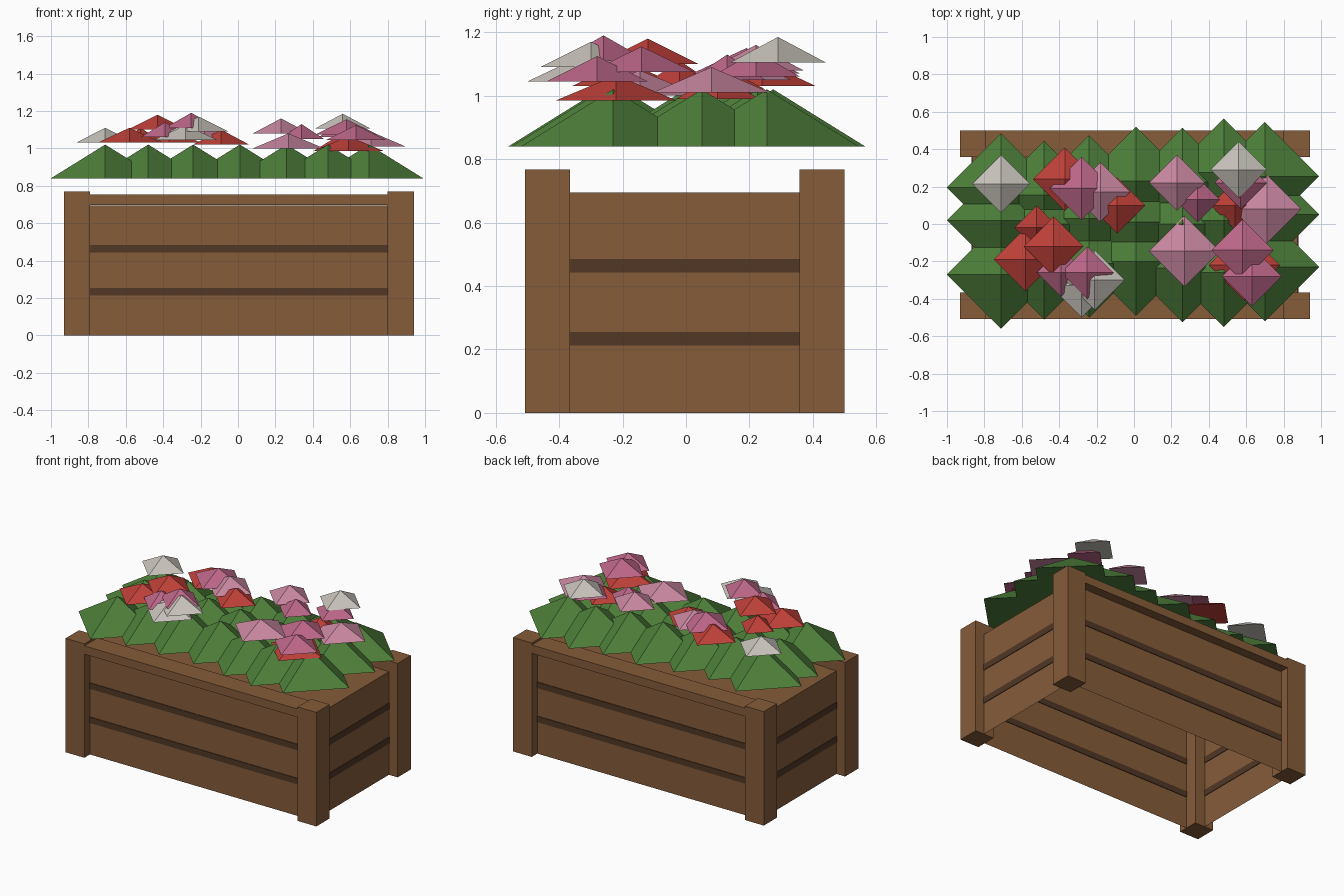
import bpy
import bmesh
from mathutils import Matrix, Vector

if "Cube" in bpy.data.objects:
    bpy.data.objects.remove(bpy.data.objects["Cube"], do_unlink=True)


def material(name, colour):
    m = bpy.data.materials.new(name)
    m.use_nodes = True
    m.diffuse_color = (*colour, 1)
    m.node_tree.nodes["Principled BSDF"].inputs["Base Color"].default_value = (*colour, 1)
    return m


WOOD = material("brown wood", (0.24, 0.107, 0.042))
GAP = material("dark wood gap", (0.085, 0.038, 0.018))
LEAF = material("leaf green", (0.075, 0.21, 0.042))
RED = material("red petals", (0.52, 0.05, 0.04))
PINK = material("pink petals", (0.51, 0.135, 0.25))
PALE = material("pale pink petals", (0.58, 0.24, 0.35))
WHITE = material("white petals", (0.58, 0.55, 0.50))


def finish(bm, name, mat):
    mesh = bpy.data.meshes.new(name)
    bm.to_mesh(mesh)
    bm.free()
    mesh.materials.append(mat)
    obj = bpy.data.objects.new(name, mesh)
    bpy.context.scene.collection.objects.link(obj)
    return obj


def box(name, centre, size, mat, open_bottom=False):
    bm = bmesh.new()
    bmesh.ops.create_cube(bm, size=1, matrix=Matrix.LocRotScale(Vector(centre), None, Vector(size)))
    if open_bottom:
        bm.normal_update()
        under = [f for f in bm.faces if f.normal.z < -0.5]
        bmesh.ops.delete(bm, geom=under, context='FACES')
    return finish(bm, name, mat)


def pyramid(name, x, y, z, radius, height, mat):
    bm = bmesh.new()
    bmesh.ops.create_cone(bm, cap_ends=True, segments=4, radius1=radius, radius2=0, depth=height,
                          matrix=Matrix.Translation((x, y, z + height / 2)))
    bmesh.ops.remove_doubles(bm, verts=bm.verts[:], dist=0.0005)
    return finish(bm, name, mat)


# Planter box, open underneath
CX, CY = 0.005, -0.004
WALL_X, WALL_Y = 0.87, 0.445
box("planter_walls", (CX, CY, 0.3475), (2 * WALL_X, 2 * WALL_Y, 0.695), WOOD, True)

# Corner posts and the long top rails
for sy, depth in ((-1, "front"), (1, "back")):
    y = CY + sy * 0.433
    for sx, side in ((-1, "right"), (1, "left")):
        box(f"{depth}_{side}_post", (CX + sx * 0.865, y, 0.384), (0.14, 0.142, 0.768), WOOD)
    box(f"{depth}_top_rail", (CX, y, 0.726), (1.7, 0.141, 0.056), WOOD)

# Dark gaps between the boards on all four sides
for z, level in ((0.234, "lower"), (0.464, "upper")):
    for s in (-1, 1):
        end, flank = ("front", "right") if s < 0 else ("back", "left")
        box(f"{end}_{level}_gap", (CX, CY + s * WALL_Y, z), (1.6, 0.008, 0.04), GAP)
        box(f"{flank}_{level}_gap", (CX + s * WALL_X, CY, z), (0.008, 0.73, 0.042), GAP)

# Rows of leafy clumps
columns = (-0.71, -0.48, -0.24, 0.01, 0.26, 0.48, 0.70)
rows = {
    "front": (-0.27, -0.22, -0.21, -0.20, -0.235, -0.26, -0.23),
    "middle": (0.02, 0.0, 0.03, 0.01, 0.0, 0.02, 0.05),
    "back": (0.195, 0.155, 0.185, 0.23, 0.225, 0.275, 0.255),
}
for row, depths in rows.items():
    for i, (x, y) in enumerate(zip(columns, depths)):
        pyramid(f"{row}_leaf_clump_{i + 1}", x, y, 0.84, 0.29, 0.18, LEAF)

# Blossoms: x, y, base height, radius
blossoms = {
    RED: [(-0.43, -0.12, 1.10, 0.16), (-0.37, 0.24, 1.03, 0.17), (-0.09, 0.10, 1.02, 0.15),
          (-0.52, -0.02, 1.03, 0.12), (-0.58, -0.19, 1.03, 0.17), (0.54, 0.10, 0.99, 0.13),
          (0.59, -0.22, 0.985, 0.19)],
    PINK: [(-0.28, 0.19, 1.07, 0.17), (-0.39, -0.26, 1.06, 0.13), (-0.25, -0.26, 1.11, 0.14),
           (0.34, 0.13, 1.05, 0.12), (0.58, -0.14, 1.075, 0.165), (0.63, -0.28, 1.045, 0.16),
           (0.57, 0.22, 1.06, 0.14)],
    PALE: [(-0.18, 0.17, 1.05, 0.16), (0.27, -0.145, 1.00, 0.19), (0.71, 0.08, 1.01, 0.185),
           (0.23, 0.22, 1.08, 0.15)],
    WHITE: [(-0.71, 0.215, 1.03, 0.155), (-0.21, -0.30, 1.09, 0.16), (-0.28, -0.33, 1.045, 0.17),
            (0.56, 0.29, 1.105, 0.15)],
}
for mat, places in blossoms.items():
    label = mat.name.replace(" petals", "").replace(" ", "_")
    for i, (x, y, z, r) in enumerate(places):
        pyramid(f"{label}_blossom_{i + 1}", x, y, z, r, 0.08, mat)
